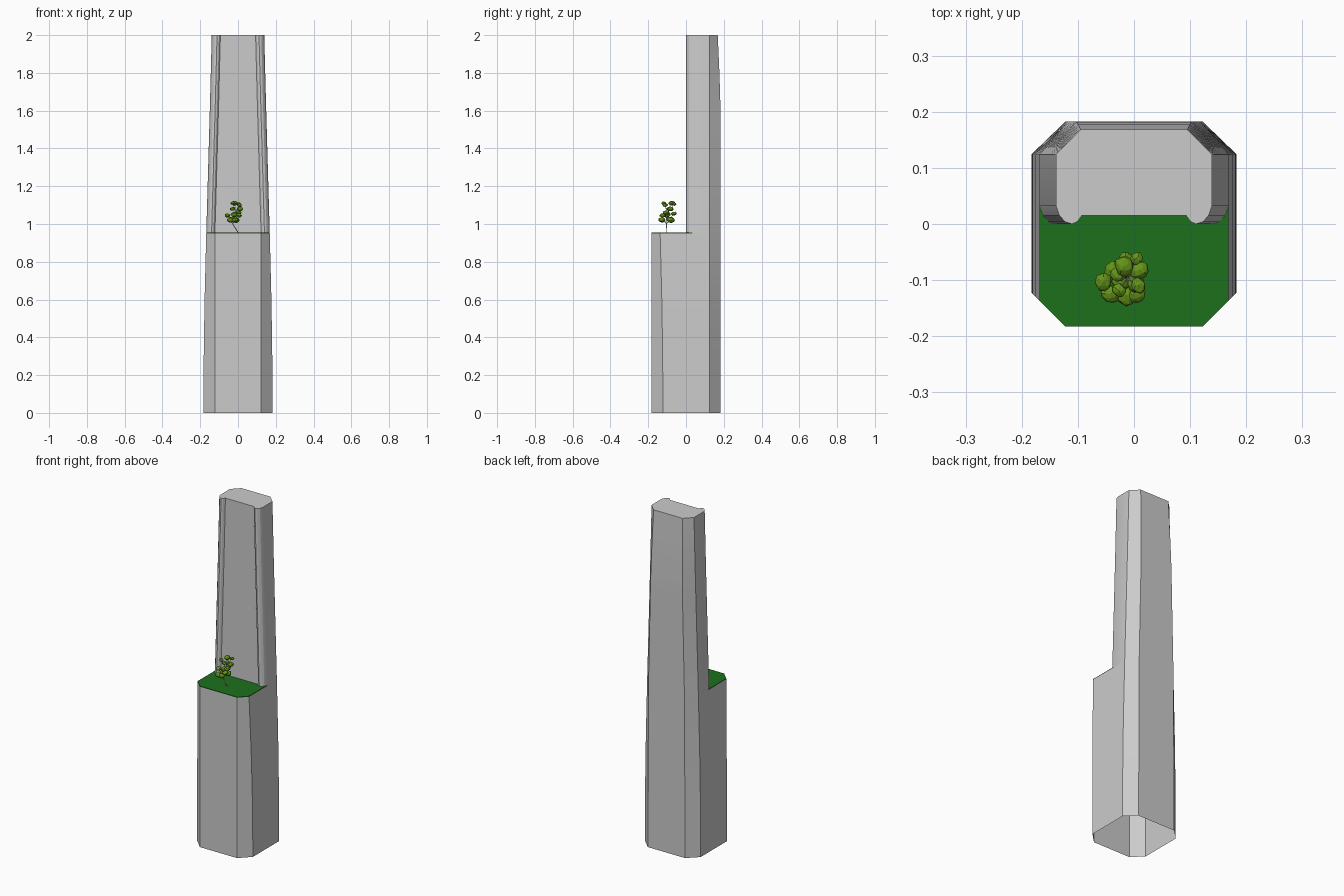
import bpy, bmesh, math, random
from mathutils import Vector, Matrix

if "Cube" in bpy.data.objects:
    bpy.data.objects.remove(bpy.data.objects["Cube"])

random.seed(4)
DECK = 0.953


def material(name, rgb):
    m = bpy.data.materials.new(name)
    m.diffuse_color = (*rgb, 1)
    m.use_nodes = True
    m.node_tree.nodes["Principled BSDF"].inputs["Base Color"].default_value = m.diffuse_color
    return m


def finish(name, bm, mat=None, smooth=False, recalc=True):
    if recalc:
        bmesh.ops.recalc_face_normals(bm, faces=bm.faces[:])
    me = bpy.data.meshes.new(name)
    bm.to_mesh(me)
    bm.free()
    ob = bpy.data.objects.new(name, me)
    bpy.context.collection.objects.link(ob)
    if mat:
        me.materials.append(mat)
    if smooth:
        bpy.ops.object.select_all(action='DESELECT')
        ob.select_set(True)
        bpy.context.view_layer.objects.active = ob
        bpy.ops.object.shade_smooth_by_angle(angle=math.radians(20))
    return ob


def interp(z, keys):
    for (a, va), (b, vb) in zip(keys, keys[1:]):
        if z <= b:
            return va + (vb - va) * (z - a) / (b - a)
    return keys[-1][1]


# Tapering outlines of the tower
def half_width(z):
    return interp(z, [(0, .183), (.3, .1815), (.6, .177), (DECK, .168),
                      (1.3, .158), (1.65, .148), (2, .139)])


def back_half(z):
    w = half_width(z)
    b = interp(z, [(0, .183), (1.6, .183), (1.8, .177), (2, .168)])
    cx = interp(z, [(0, .122), (DECK, .118), (2, .095)])
    return [(w, .124), (cx, b)]


def mirrored(half):
    # the half runs from front centre to back centre on the right
    return half + [(-x, y) for x, y in reversed(half)]


def lower_section(z):
    w = half_width(z)
    return mirrored([(.122, -.183), (w, -.305 + w)] + back_half(z))


def upper_section(z):
    w = half_width(z)
    front = [(w - .046, .015), (w - .038, .004), (w - .028, 0), (w - .016, .004),
             (w - .006, .015), (w, .032)]
    return mirrored(front + back_half(z))


def loft(name, section, z0, z1, steps):
    bm = bmesh.new()
    rings = []
    for i in range(steps + 1):
        z = z0 + (z1 - z0) * i / steps
        rings.append([bm.verts.new((x, y, z)) for x, y in section(z)])
    for a, b in zip(rings, rings[1:]):
        n = len(a)
        for i in range(n):
            j = (i + 1) % n
            bm.faces.new((a[i], a[j], b[j], b[i]))
    bm.faces.new(rings[-1])
    return finish(name, bm, smooth=True, recalc=False)


# Tower: open-bottomed base block and the slimmer upper shaft
loft("tower_base", lower_section, 0, DECK - .003, 12)
loft("tower_shaft", upper_section, DECK - .003, 2, 20)

# Green terrace
bm = bmesh.new()
w = half_width(DECK)
outline = mirrored([(.122, -.183), (w, -.305 + w), (w, .034)])
deck = bm.faces.new([bm.verts.new((x, y, DECK - .003)) for x, y in outline])
ext = bmesh.ops.extrude_face_region(bm, geom=[deck])
bmesh.ops.translate(bm, vec=(0, 0, .004),
                    verts=[v for v in ext['geom'] if isinstance(v, bmesh.types.BMVert)])
finish("terrace_lawn", bm, material("lawn_green", (.012, .16, .012)))


# Tree trunk and branches
def limb(bm, a, b, r0, r1):
    a, b = Vector(a), Vector(b)
    d = b - a
    mat = Matrix.Translation((a + b) / 2) @ d.to_track_quat('Z', 'Y').to_matrix().to_4x4()
    bmesh.ops.create_cone(bm, cap_ends=True, segments=6, radius1=r0, radius2=r1,
                          depth=d.length, matrix=mat)


# Foliage blob centres and radii
blobs = [(-.055, -.103, 1.045, .015), (-.04, -.125, 1.02, .017), (-.015, -.128, 1.022, .017),
         (.006, -.125, 1.045, .015), (-.035, -.085, 1.025, .018), (-.01, -.08, 1.02, .019),
         (.003, -.105, 1.06, .016), (-.02, -.1, 1.05, .018), (.01, -.083, 1.08, .016),
         (-.028, -.09, 1.08, .013), (-.018, -.075, 1.11, .017), (.004, -.062, 1.105, .011),
         (.008, -.11, 1.1, .013), (-.027, -.118, 1.11, .012), (-.015, -.065, 1.055, .014)]
bm = bmesh.new()
fork = (-.028, -.103, 1.0)
crown = (-.012, -.098, 1.06)
limb(bm, (.002, -.105, DECK), fork, .0025, .002)
limb(bm, fork, crown, .002, .0015)
for x, y, z, r in blobs:
    limb(bm, crown if z > 1.07 else fork, (x, y, z), .0012, .0008)
finish("tree_trunk", bm)

bm = bmesh.new()
for x, y, z, r in blobs:
    mat = Matrix.Translation((x, y, z)) @ Matrix.Rotation(random.uniform(0, 6.28), 4, 'Z') \
        @ Matrix.Diagonal((1.1, .95, .75, 1))
    made = bmesh.ops.create_icosphere(bm, subdivisions=2, radius=r, matrix=mat)
    for v in made['verts']:
        v.co += Vector([random.uniform(-.0012, .0012) for _ in range(3)])
finish("tree_foliage", bm, material("leaf_green", (.13, .3, .01)))
